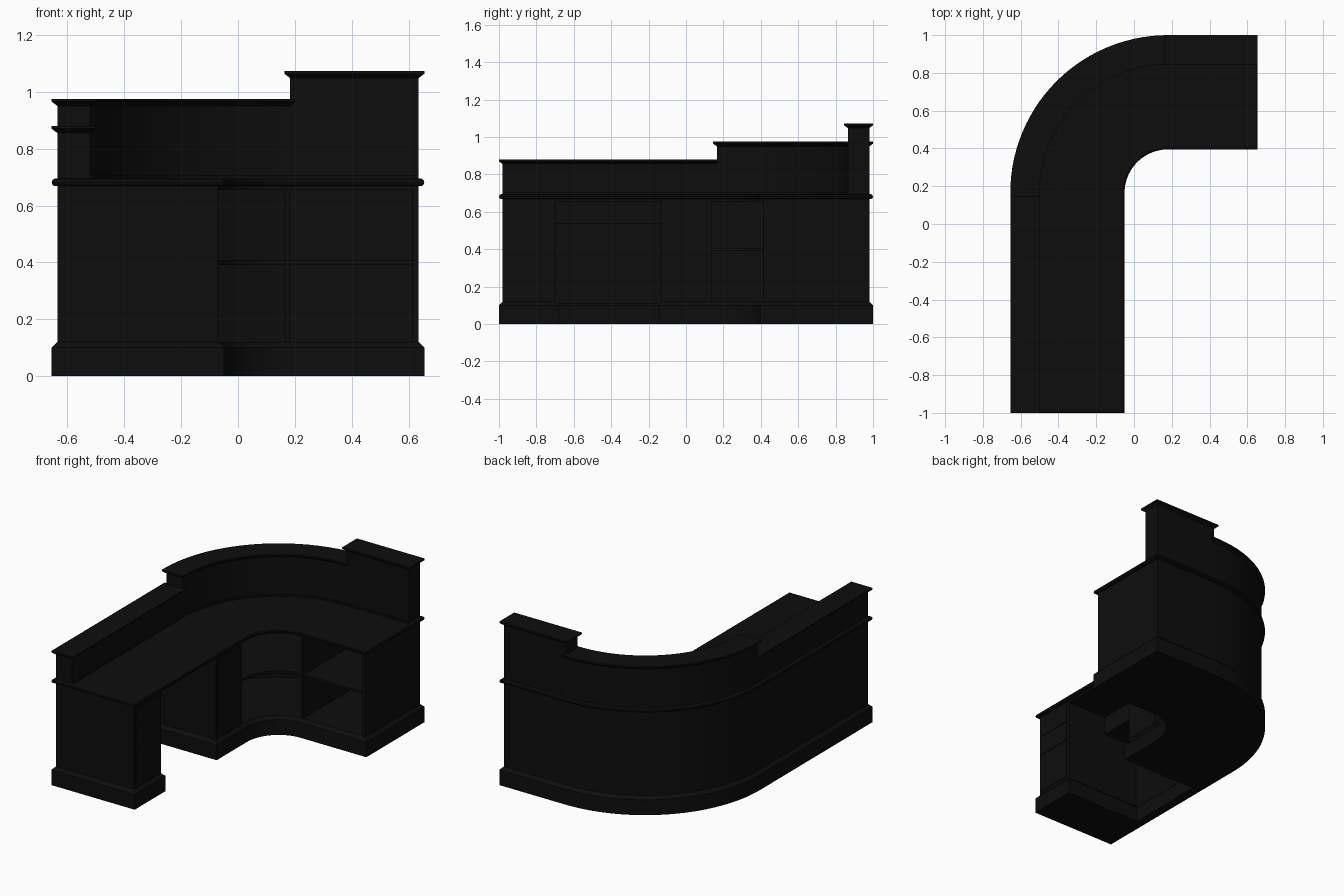
import bpy, bmesh, math
from mathutils import Vector

cube = bpy.data.objects.get("Cube")
if cube:
    bpy.data.objects.remove(cube, do_unlink=True)

black = bpy.data.materials.new("black_lacquer")
black.use_nodes = True
TONE = (0.004, 0.004, 0.004, 1)
black.diffuse_color = TONE
black.node_tree.nodes["Principled BSDF"].inputs["Base Color"].default_value = TONE

# The counter follows one path: straight leg, quarter turn, straight wing
CX, CY, R = 0.18, 0.165, 0.835
TURN = 28


def leg(y):
    return Vector((CX, y)), Vector((-1, 0))


def wing(x):
    return Vector((x, CY)), Vector((0, 1))


def turn():
    c = Vector((CX, CY))
    angles = [math.pi * (1 - 0.5 * i / TURN) for i in range(TURN + 1)]
    return [(c, Vector((math.cos(a), math.sin(a)))) for a in angles]


def sweep(name, profile, stations):
    """Profile points: depth from outer edge, height, inset at both ends.
    The first half climbs the outer side, the second descends the inner side."""
    bm = bmesh.new()
    rings = []
    last = len(stations) - 1
    for k, (origin, out) in enumerate(stations):
        along = Vector((out.y, -out.x))
        sign = 1 if k == 0 else -1 if k == last else 0
        ring = []
        for d, z, inset in profile:
            p = origin + out * (R - d) + along * inset * sign
            ring.append(bm.verts.new((p.x, p.y, z)))
        rings.append(ring)
    n = len(profile)
    for a, b in zip(rings, rings[1:]):
        for i in range(n):
            j = (i + 1) % n
            bm.faces.new((a[i], a[j], b[j], b[i]))
    for ring in (rings[0], rings[-1]):
        for i in range(n // 2 - 1):
            bm.faces.new((ring[i], ring[i + 1], ring[n - 2 - i], ring[n - 1 - i]))
    bmesh.ops.recalc_face_normals(bm, faces=bm.faces)
    mesh = bpy.data.meshes.new(name)
    bm.to_mesh(mesh)
    bm.free()
    mesh.materials.append(black)
    obj = bpy.data.objects.new(name, mesh)
    bpy.context.collection.objects.link(obj)
    bpy.ops.object.select_all(action='DESELECT')
    obj.select_set(True)
    bpy.context.view_layer.objects.active = obj
    bpy.ops.object.shade_smooth_by_angle(angle=math.radians(25))
    return obj


def symmetric(d0, d1, edge):
    """Profile with the same edge shape (inset, height) on both sides."""
    return ([(d0 + e, z, e) for e, z in edge]
            + [(d1 - e, z, e) for e, z in reversed(edge)])


def slab(d0, d1, z0, z1):
    return [(d0, z0, 0), (d0, z1, 0), (d1, z1, 0), (d1, z0, 0)]


WIDTH = 0.605
INNER = 0.585
whole = [leg(-0.98)] + turn() + [wing(0.635)]

# Plinth with chamfered top, interrupted by the knee space
plinth_edge = [(0, 0), (0, 0.1), (0.02, 0.12)]
plinth = symmetric(0, WIDTH, plinth_edge)
sweep("front_plinth", plinth, [leg(-1), leg(-0.68)])
sweep("main_plinth", plinth, [leg(-0.15)] + turn() + [wing(0.655)])
sweep("knee_space_plinth", symmetric(0, 0.06, plinth_edge), [leg(-0.72), leg(-0.11)])

# Carcass
sweep("outer_panel", slab(0.02, 0.05, 0.1, 0.675), whole)
sweep("front_pedestal", slab(0.03, INNER, 0.11, 0.67), [leg(-0.98), leg(-0.7)])
sweep("middle_pedestal", slab(0.03, INNER, 0.11, 0.67), [leg(-0.13), leg(0.14)])
sweep("wing_end_panel", slab(0.03, INNER, 0.11, 0.67), [wing(0.613), wing(0.635)])
sweep("shelf_divider", slab(0.03, INNER, 0.11, 0.67), [wing(0.165), wing(0.183)])
sweep("top_rail", slab(0.03, INNER, 0.655, 0.675), whole)
sweep("knee_space_box", slab(0.03, 0.3, 0.535, 0.66), [leg(-0.71), leg(-0.12)])

# Open shelves in the turn and the wing
sweep("middle_shelf", slab(0.04, INNER - 0.01, 0.39, 0.406),
      [leg(0.13)] + turn() + [wing(0.62)])

# Drawer fronts on the front pedestal, doors on the middle pedestal
for i, (z0, z1) in enumerate([(0.14, 0.39), (0.4, 0.52), (0.53, 0.645)]):
    sweep(f"drawer_front_{i + 1}", slab(INNER - 0.005, INNER + 0.004, z0, z1),
          [leg(-0.965), leg(-0.72)])
sweep("cupboard_door", slab(INNER - 0.005, INNER + 0.004, 0.14, 0.645),
      [leg(-0.11), leg(0.12)])

# Worktop with a rounded edge
worktop_edge = [(0.012, 0.668), (0.003, 0.672), (0, 0.681), (0.003, 0.69), (0.012, 0.695)]
sweep("worktop", symmetric(0, WIDTH, worktop_edge),
      [leg(-1)] + turn() + [wing(0.655)])


# Three stepped screens, each with a skirting strip and an overhanging cap
def screen(name, top, stations, cap_stations):
    sweep(name + "_screen", slab(0.02, 0.135, 0.68, top - 0.01), stations)
    sweep(name + "_skirting", slab(0.03, 0.145, 0.69, 0.705), stations)
    cap_edge = [(0.02, top - 0.025), (0.008, top - 0.016), (0, top - 0.01), (0, top)]
    sweep(name + "_cap", symmetric(0, 0.155, cap_edge), cap_stations)


screen("low", 0.88, [leg(-0.98), leg(CY)], [leg(-1), leg(CY + 0.01)])
screen("curved", 0.975, turn() + [wing(0.19)], [leg(0.145)] + turn() + [wing(0.2)])
screen("tall", 1.073, [wing(0.182), wing(0.635)], [wing(0.163), wing(0.655)])
